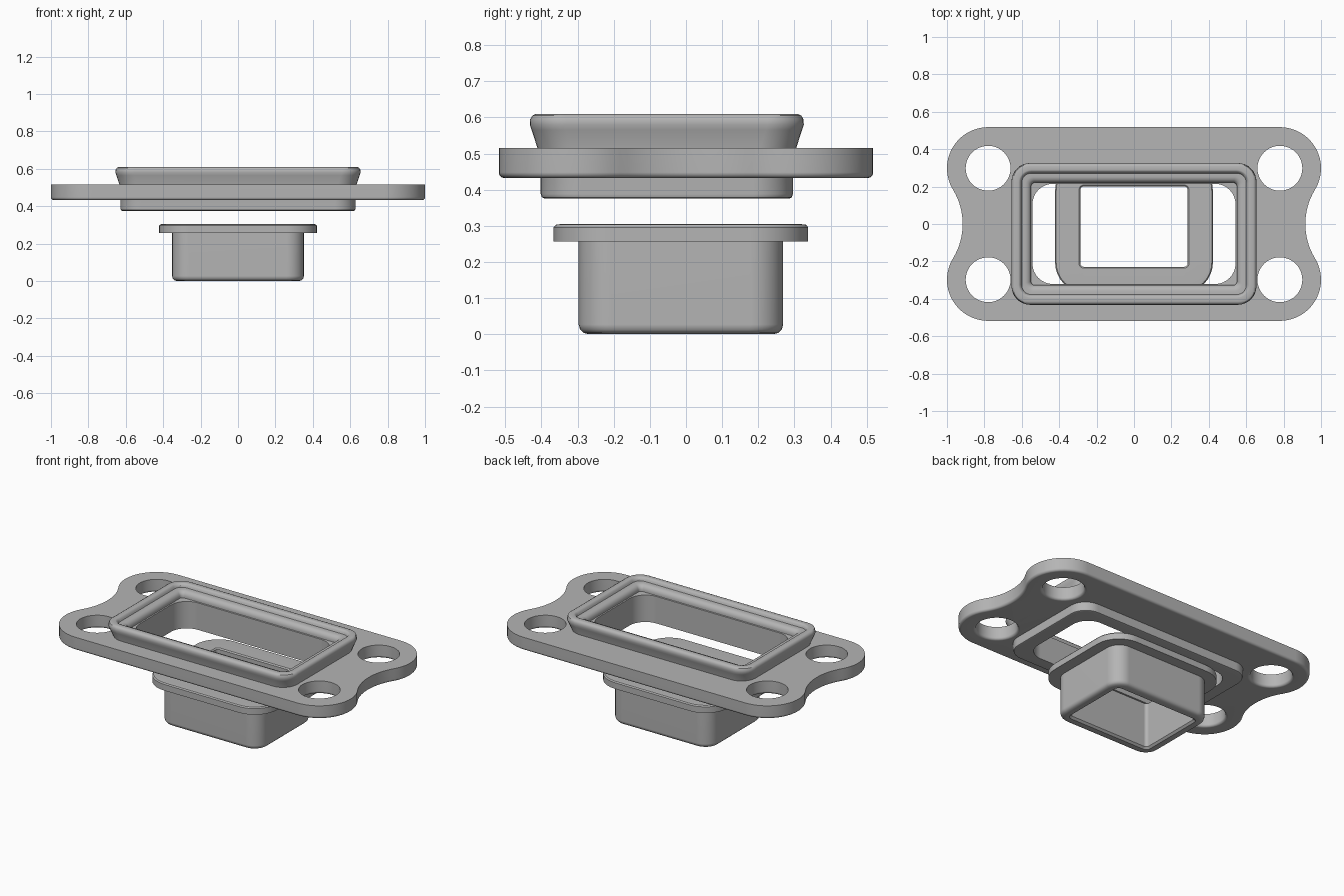
import bpy
import bmesh
from math import cos, sin, pi, atan2, hypot

cube = bpy.data.objects.get("Cube")
if cube:
    bpy.data.objects.remove(cube, do_unlink=True)

grey = bpy.data.materials.new("plain grey")
grey.use_nodes = True
colour = (0.46, 0.46, 0.46, 1)
grey.diffuse_color = colour
grey.node_tree.nodes["Principled BSDF"].inputs["Base Color"].default_value = colour


def arc(cx, cy, r, a0, a1, steps):
    return [(cx + r * cos(a0 + (a1 - a0) * i / steps),
             cy + r * sin(a0 + (a1 - a0) * i / steps)) for i in range(steps + 1)]


def rounded_rect(hx, hy, r, cy=0.0, steps=8):
    points = []
    for k, (sx, sy) in enumerate(((1, 1), (-1, 1), (-1, -1), (1, -1))):
        points += arc(sx * (hx - r), cy + sy * (hy - r), r, k * pi / 2, (k + 1) * pi / 2, steps)
    return points


def add_ring(bm, points, z):
    return [bm.verts.new((x, y, z)) for x, y in points]


def bridge(bm, a, b):
    n = len(a)
    for i in range(n):
        bm.faces.new((a[i], a[(i + 1) % n], b[(i + 1) % n], b[i]))


def finish(bm, name):
    bmesh.ops.recalc_face_normals(bm, faces=bm.faces)
    mesh = bpy.data.meshes.new(name)
    bm.to_mesh(mesh)
    bm.free()
    mesh.materials.append(grey)
    obj = bpy.data.objects.new(name, mesh)
    bpy.context.collection.objects.link(obj)
    bpy.ops.object.select_all(action='DESELECT')
    obj.select_set(True)
    bpy.context.view_layer.objects.active = obj
    bpy.ops.object.shade_smooth_by_angle(angle=0.6)
    weighted = obj.modifiers.new("weighted normals", 'WEIGHTED_NORMAL')
    weighted.keep_sharp = True
    return obj


def frame(name, profile, cy):
    """Closed tube: each profile entry is half width, half depth, corner radius, height."""
    bm = bmesh.new()
    rings = [add_ring(bm, rounded_rect(hx, hy, r, cy), z) for hx, hy, r, z in profile]
    for i, ring in enumerate(rings):
        bridge(bm, ring, rings[(i + 1) % len(rings)])
    return finish(bm, name)


# Mounting plate: lobed outline with waisted ends, four holes and a centre opening
LOBE_X, LOBE_Y, LOBE_R, WAIST_X, WAIST_R = 0.78, 0.298, 0.22, 1.267, 0.352
tilt = atan2(LOBE_Y, WAIST_X - LOBE_X)


def outline(inset):
    r, w = LOBE_R - inset, WAIST_R + inset
    # the waist radius also closes the gap to the tangent lobes
    w = hypot(WAIST_X - LOBE_X, LOBE_Y) - r
    right = arc(LOBE_X, -LOBE_Y, r, -pi / 2, tilt, 16)
    right += arc(WAIST_X, 0, w, pi + tilt, pi - tilt, 16)[1:-1]
    right += arc(LOBE_X, LOBE_Y, r, -tilt, pi / 2, 16)
    return right + [(-x, -y) for x, y in right]


def hole(cx, cy):
    return lambda inset: arc(cx, cy, 0.12 + inset, 0, 2 * pi, 40)[:-1]


loops = [outline, lambda inset: rounded_rect(0.6, 0.32, 0.06, -0.053)]
loops += [hole(sx * LOBE_X, sy * LOBE_Y) for sx in (-1, 1) for sy in (-1, 1)]
TOP, BOTTOM, ROUND = 0.515, 0.432, 0.016
bm = bmesh.new()
caps = ([], [])
for loop in loops:
    rings = [add_ring(bm, loop(0), TOP)]
    for i in range(5):
        a = i * pi / 8
        rings.append(add_ring(bm, loop(ROUND * (1 - cos(a))), BOTTOM + ROUND * (1 - sin(a))))
    for a, b in zip(rings, rings[1:]):
        bridge(bm, a, b)
    for cap, ring in zip(caps, (rings[0], rings[-1])):
        cap += [bm.edges.get((ring[i - 1], ring[i])) for i in range(len(ring))]
for cap in caps:
    bmesh.ops.triangle_fill(bm, edges=cap, use_beauty=True)
finish(bm, "mounting_plate")

# Collar: flared rim above the plate, spigot below, one continuous wall
frame("sealing_collar", [
    (0.618, 0.338, 0.10, 0.375), (0.626, 0.346, 0.11, 0.379), (0.629, 0.349, 0.11, 0.388),
    (0.629, 0.349, 0.11, 0.45), (0.634, 0.358, 0.10, 0.515),
    (0.650, 0.374, 0.10, 0.565), (0.655, 0.379, 0.10, 0.580), (0.654, 0.378, 0.10, 0.595),
    (0.648, 0.372, 0.09, 0.605), (0.638, 0.362, 0.08, 0.610), (0.618, 0.342, 0.07, 0.610),
    (0.610, 0.334, 0.06, 0.607), (0.604, 0.328, 0.06, 0.598), (0.600, 0.324, 0.05, 0.588),
    (0.580, 0.304, 0.04, 0.588), (0.566, 0.290, 0.03, 0.584), (0.556, 0.280, 0.025, 0.575),
    (0.550, 0.274, 0.02, 0.562), (0.550, 0.274, 0.02, 0.548),
    (0.543, 0.268, 0.11, 0.546), (0.543, 0.268, 0.11, 0.375)], -0.053)

# Duct: open rectangular sleeve with a wider lip at its upper end
frame("duct_sleeve", [
    (0.325, 0.255, 0.07, 0.0), (0.340, 0.270, 0.08, 0.004), (0.349, 0.279, 0.09, 0.013),
    (0.352, 0.283, 0.09, 0.027), (0.352, 0.283, 0.09, 0.257),
    (0.422, 0.352, 0.16, 0.257), (0.422, 0.352, 0.16, 0.296), (0.416, 0.346, 0.155, 0.303),
    (0.400, 0.330, 0.14, 0.305), (0.294, 0.222, 0.025, 0.305),
    (0.287, 0.215, 0.02, 0.298), (0.287, 0.215, 0.02, 0.012), (0.299, 0.227, 0.03, 0.0)], -0.014)
